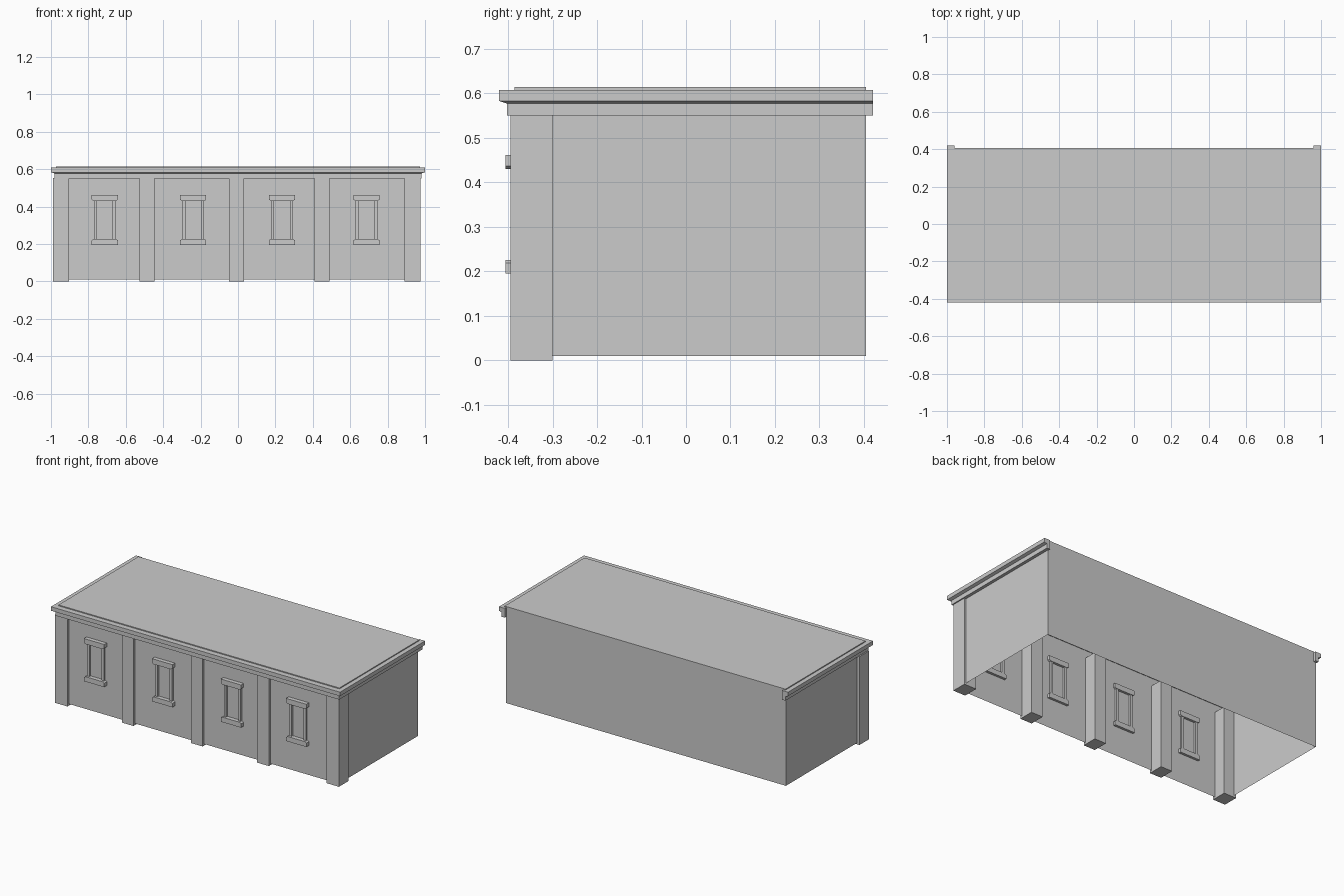
import bpy
import bmesh

old = bpy.data.objects.get("Cube")
if old:
    bpy.data.objects.remove(old, do_unlink=True)

COLOUR = (0.6, 0.6, 0.6, 1)
stone = bpy.data.materials.new("light_grey_stone")
stone.use_nodes = True
stone.diffuse_color = COLOUR
stone.node_tree.nodes["Principled BSDF"].inputs["Base Color"].default_value = COLOUR


def finish(name, bm):
    bmesh.ops.recalc_face_normals(bm, faces=bm.faces)
    mesh = bpy.data.meshes.new(name)
    bm.to_mesh(mesh)
    bm.free()
    mesh.materials.append(stone)
    obj = bpy.data.objects.new(name, mesh)
    bpy.context.collection.objects.link(obj)
    return obj


def prism(name, outline, y0, y1):
    """Extrude an x-z outline from y0 to y1."""
    bm = bmesh.new()
    face = bm.faces.new([bm.verts.new((x, y0, z)) for x, z in outline])
    new = bmesh.ops.extrude_face_region(bm, geom=[face])["geom"]
    verts = [v for v in new if isinstance(v, bmesh.types.BMVert)]
    bmesh.ops.translate(bm, verts=verts, vec=(0, y1 - y0, 0))
    return finish(name, bm)


def box(name, x0, x1, y0, y1, z0, z1):
    return prism(name, [(x0, z0), (x1, z0), (x1, z1), (x0, z1)], y0, y1)


WALL_Y, BACK_Y, ROOF_Z = -0.38, 0.405, 0.614

# Thin shell walls, open underneath
bm = bmesh.new()
corners = [(-0.975, WALL_Y), (0.963, WALL_Y), (0.963, BACK_Y), (-0.975, BACK_Y)]
low = [bm.verts.new((x, y, 0.01)) for x, y in corners]
high = [bm.verts.new((x, y, 0.606)) for x, y in corners]
for i in range(4):
    j = (i + 1) % 4
    bm.faces.new((low[i], low[j], high[j], high[i]))
finish("walls", bm)

# Roof slab
box("roof", -0.972, 0.972, -0.386, BACK_Y, 0.6, ROOF_Z)

# Cornice swept around the front and both sides
profile = [(-0.01, 0.55), (0.012, 0.55), (0.012, 0.577), (0.03, 0.583),
           (0.03, 0.608), (-0.01, 0.608)]
bm = bmesh.new()
rings = []
for sx, front in ((-1, False), (-1, True), (1, True), (1, False)):
    rings.append([bm.verts.new((sx * (0.97 + o), -0.39 - o if front else 0.42, z))
                  for o, z in profile])
for a, b in zip(rings, rings[1:]):
    for i in range(len(profile)):
        j = (i + 1) % len(profile)
        bm.faces.new((a[i], a[j], b[j], b[i]))
bm.faces.new(rings[0])
bm.faces.new(rings[-1])
finish("cornice", bm)

# Pilasters along the front
for i, (x0, x1) in enumerate([(-0.99, -0.904), (-0.527, -0.447), (-0.048, 0.032),
                              (0.409, 0.49), (0.89, 0.975)]):
    box(f"pilaster_{i + 1}", x0, x1, -0.395, -0.3, 0, 0.552)

# Window surrounds: lintel, sill and two jambs
for i, c in enumerate((-0.712, -0.24, 0.235, 0.687)):
    n = i + 1
    for part, outer, inner, tip in (("lintel", 0.462, 0.437, 0.43), ("sill", 0.195, 0.219, 0.226)):
        outline = [(c - 0.07, outer), (c + 0.07, outer), (c + 0.07, inner),
                   (c + 0.06, tip), (c - 0.06, tip), (c - 0.07, inner)]
        prism(f"window_{part}_{n}", outline, -0.406, -0.365)
    for side, s in (("right", -1), ("left", 1)):
        xs = sorted((c + s * 0.058, c + s * 0.042))
        box(f"window_jamb_{side}_{n}", *xs, -0.392, -0.368, 0.22, 0.436)
